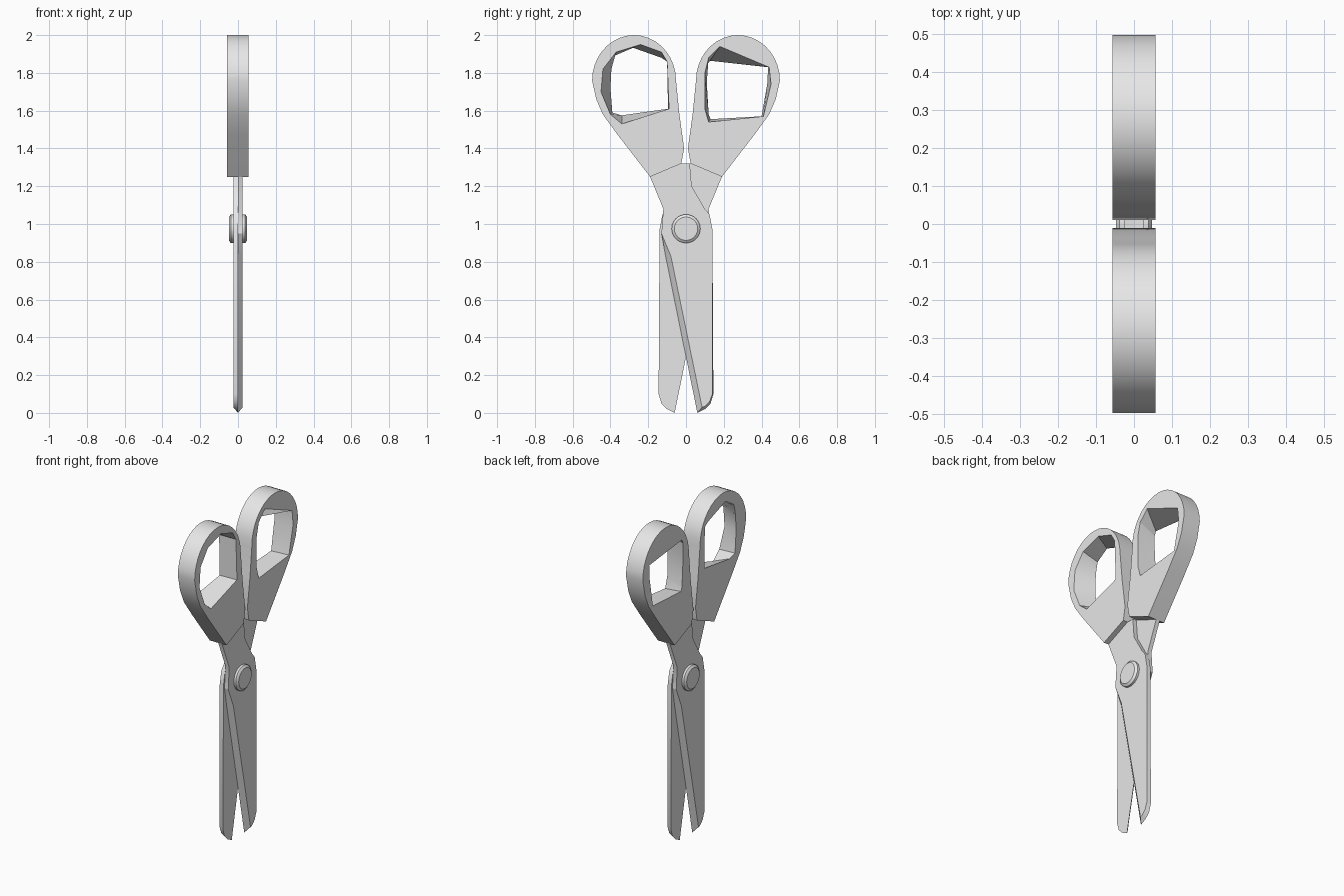
import bpy, bmesh, math

cube = bpy.data.objects.get("Cube")
if cube:
    bpy.data.objects.remove(cube)

GREY = (0.8, 0.8, 0.8, 1)
mat = bpy.data.materials.new("light grey")
mat.use_nodes = True
mat.diffuse_color = GREY
mat.node_tree.nodes["Principled BSDF"].inputs["Base Color"].default_value = GREY


def finish(name, bm, angle=30):
    bmesh.ops.recalc_face_normals(bm, faces=bm.faces)
    mesh = bpy.data.meshes.new(name)
    bm.to_mesh(mesh)
    bm.free()
    mesh.materials.append(mat)
    obj = bpy.data.objects.new(name, mesh)
    bpy.context.collection.objects.link(obj)
    bpy.ops.object.select_all(action='DESELECT')
    obj.select_set(True)
    bpy.context.view_layer.objects.active = obj
    bpy.ops.object.shade_smooth_by_angle(angle=math.radians(angle))
    return obj


def plate(name, x_back, x_front, loops, turn=1):
    """Flat plate from (back, front) pairs of y,z loops; later pairs are holes.
    turn=-1 gives the half turn about z."""
    bm = bmesh.new()
    caps = [[], []]
    for pair in loops:
        rings = []
        for cap, (x, pts) in enumerate(zip((x_back, x_front), pair)):
            ring = [bm.verts.new((turn * x, turn * y, z)) for y, z in pts]
            n = len(ring)
            caps[cap] += [bm.edges.new((ring[i], ring[(i + 1) % n])) for i in range(n)]
            rings.append(ring)
        a, b = rings
        for i in range(len(a)):
            j = (i + 1) % len(a)
            bm.faces.new((a[i], a[j], b[j], b[i]))
    for edges in caps:
        bmesh.ops.triangle_fill(bm, edges=edges, use_beauty=True, normal=(1, 0, 0))
    return finish(name, bm)


# Blades with shanks: same profile, half a turn apart
shank = [(-0.11, 0.84), (-0.13, 0.95), (-0.12, 1.08), (-0.19, 1.25), (-0.2, 1.34),
         (-0.03, 1.32), (0.02, 1.32), (0.03, 1.2), (0.1, 1.08), (0.125, 1.05),
         (0.14, 0.97)]
inner = shank + [(0.145, 0.1), (0.13, 0.05), (0.1, 0.02), (0.06, 0.0)]
outer = [(-0.08, 0.83)] + shank[1:] + [(0.14, 0.1), (0.125, 0.06), (0.1, 0.035), (0.085, 0.03)]
for name, turn in (("left_blade", 1), ("right_blade", -1)):
    plate(name, 0.0, 0.025, [(inner, outer)], turn)


# Finger loops: rounded teardrop outline with a faceted opening
def teardrop(side):
    arc = [(-0.275 - 0.222 * math.cos(a), 1.76 + 0.24 * math.sin(a))
           for a in (math.pi * i / 18 for i in range(19))]
    neck = [(-0.035, 1.58), (-0.01, 1.4), (-0.025, 1.32), (-0.19, 1.25),
            (-0.36, 1.47), (-0.44, 1.58), (-0.475, 1.66)]
    return [(-side * y, z) for y, z in arc + neck]


front_hole_back = [(-0.39, 1.59), (-0.4, 1.72), (-0.395, 1.82), (-0.38, 1.89), (-0.3, 1.94),
                   (-0.13, 1.88), (-0.1, 1.86), (-0.095, 1.61), (-0.34, 1.575)]
front_hole_face = [(-0.4, 1.58), (-0.45, 1.7), (-0.44, 1.82), (-0.37, 1.91), (-0.24, 1.95),
                   (-0.13, 1.91), (-0.1, 1.86), (-0.09, 1.61), (-0.34, 1.53)]
rear_hole_back = [(0.12, 1.58), (0.11, 1.75), (0.11, 1.84), (0.12, 1.865),
                  (0.435, 1.83), (0.43, 1.74), (0.4, 1.57), (0.13, 1.555)]
rear_hole_face = [(0.1, 1.61), (0.1, 1.8), (0.12, 1.88), (0.18, 1.94),
                  (0.44, 1.83), (0.45, 1.74), (0.41, 1.57), (0.12, 1.54)]
for name, side, hole in (("front_handle", -1, (front_hole_back, front_hole_face)),
                         ("rear_handle", 1, (rear_hole_back, rear_hole_face))):
    rim = teardrop(side)
    plate(name, -0.057, 0.056, [(rim, rim), hole])

# Pivot rivet with chamfered caps on both sides
bm = bmesh.new()
rings = []
for x, r in ((-0.048, 0.062), (-0.038, 0.076), (0.038, 0.076), (0.048, 0.062)):
    rings.append([bm.verts.new((x, r * math.cos(t), 0.975 + r * math.sin(t)))
                  for t in (math.tau * i / 24 for i in range(24))])
for a, b in zip(rings, rings[1:]):
    for i in range(24):
        j = (i + 1) % 24
        bm.faces.new((a[i], a[j], b[j], b[i]))
bm.faces.new(rings[0])
bm.faces.new(rings[-1])
finish("pivot_rivet", bm)
